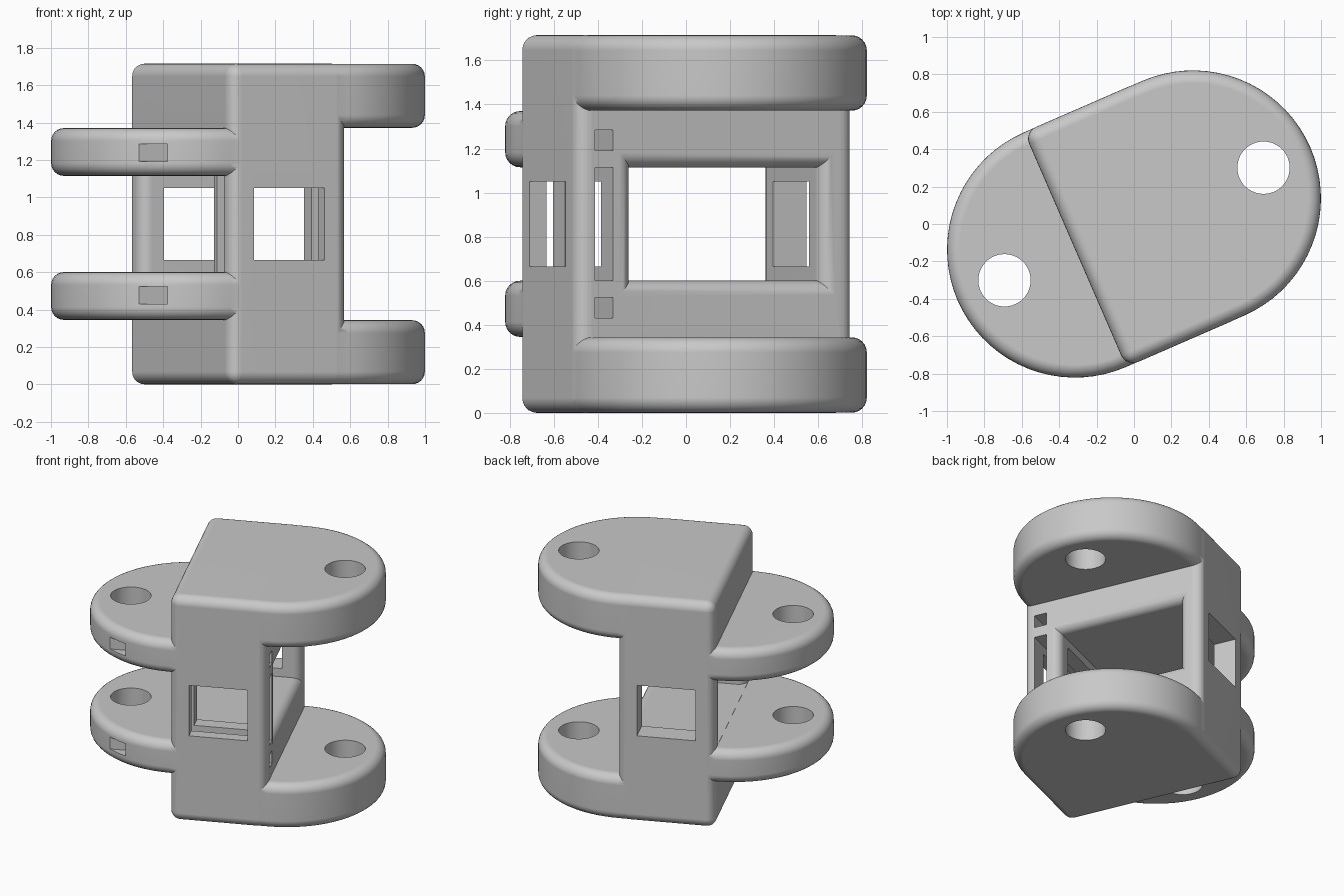
import bpy, bmesh, math
from mathutils import Matrix

if "Cube" in bpy.data.objects:
    bpy.data.objects.remove(bpy.data.objects["Cube"], do_unlink=True)

# Main sizes: u runs along the link, v across it
R = 0.685          # half width and end radius
C = 0.343          # half length of the column, centre of the round ends
H = 1.715          # height
MID = H / 2
FILLET = 0.068
STEPS = 6
TURN = math.radians(23.5)

grey = bpy.data.materials.new("light_grey")
grey.use_nodes = True
grey.diffuse_color = (0.58, 0.58, 0.58, 1)
grey.node_tree.nodes["Principled BSDF"].inputs["Base Color"].default_value = grey.diffuse_color


def make(name, bm):
    bmesh.ops.recalc_face_normals(bm, faces=bm.faces)
    mesh = bpy.data.meshes.new(name)
    bm.to_mesh(mesh)
    bm.free()
    mesh.materials.append(grey)
    obj = bpy.data.objects.new(name, mesh)
    bpy.context.collection.objects.link(obj)
    return obj


def block(name, u, v, z, fillet=0):
    bm = bmesh.new()
    bmesh.ops.create_cube(bm, size=1)
    for p in bm.verts:
        for axis, (low, high) in enumerate((u, v, z)):
            p.co[axis] = high if p.co[axis] > 0 else low
    if fillet:
        bmesh.ops.bevel(bm, geom=bm.edges[:], offset=fillet, segments=STEPS,
                        profile=0.5, affect='EDGES')
    return make(name, bm)


def lug(name, side, z0, z1):
    """Plate with one round end and softened rims, rooted inside the column."""
    r = R - 0.001
    n = 36
    outline = [(0.05, -r)]
    for i in range(n + 1):
        a = math.pi * (i / n - 0.5)
        outline.append((C + 0.001 + r * math.cos(a), r * math.sin(a)))
    outline.append((0.05, r))
    bm = bmesh.new()
    base = bm.faces.new([bm.verts.new((side * u, v, z0)) for u, v in outline])
    top = bmesh.ops.extrude_face_region(bm, geom=[base])["geom"]
    for p in top:
        if isinstance(p, bmesh.types.BMVert):
            p.co.z = z1
    bmesh.ops.recalc_face_normals(bm, faces=bm.faces)
    rims = [e for e in bm.edges if abs(e.verts[0].co.z - e.verts[1].co.z) < 0.001]
    bmesh.ops.bevel(bm, geom=rims, offset=FILLET, segments=STEPS,
                    profile=0.5, affect='EDGES', clamp_overlap=False)
    return make(name, bm)


def channel_cutter(v0, v1, z0, z1):
    """Rectangular passage flared by rounded mouths at both ends."""
    mouth = []
    for i in range(STEPS + 1):
        t = math.pi / 2 * i / STEPS
        mouth.append((C - FILLET + FILLET * math.sin(t), FILLET * (1 - math.cos(t))))
    mouth.append((C + 0.03, FILLET))
    # The mouth between the tongues flares sideways only
    stations = [(-u, o, 0) for u, o in reversed(mouth)] + [(u, o, o) for u, o in mouth]
    bm = bmesh.new()
    rings = []
    for u, a, b in stations:
        corners = ((v0 - a, z0 - b), (v1 + a, z0 - b), (v1 + a, z1 + b), (v0 - a, z1 + b))
        rings.append([bm.verts.new((u, v, z)) for v, z in corners])
    for p, q in zip(rings, rings[1:]):
        for i in range(4):
            j = (i + 1) % 4
            bm.faces.new((p[i], p[j], q[j], q[i]))
    bm.faces.new(rings[0])
    bm.faces.new(rings[-1])
    return make("channel_cutter", bm)


def pin_cutter(u):
    bm = bmesh.new()
    bmesh.ops.create_cone(bm, cap_ends=True, segments=48, radius1=0.14, radius2=0.14,
                          depth=H + 1, matrix=Matrix.Translation((u, 0, MID)))
    return make("pin_cutter", bm)


def combine(body, tool, operation):
    tool.hide_render = True
    mod = body.modifiers.new(operation.lower(), 'BOOLEAN')
    mod.operation = operation
    mod.solver = 'EXACT'
    mod.object = tool
    bpy.context.view_layer.objects.active = body
    bpy.ops.object.modifier_apply(modifier=mod.name)
    bpy.data.objects.remove(tool, do_unlink=True)


# Central column
link = block("hinge_link", (-C, C), (-R, R), (0, H), FILLET)

# Outer fork arms on one side, inner tongues on the other
for name, side, low, high in (("fork_arm", 1, 0.001, 0.343), ("tongue", -1, 0.345, 0.6)):
    combine(link, lug("lower_" + name, side, low, high), 'UNION')
    combine(link, lug("upper_" + name, side, H - high, H - low), 'UNION')

# Passage, side windows, wiring slot, tension holes and pin holes
low, high = 0.602, H - 0.602
slot = (-0.6, -0.51)
cutters = [
    channel_cutter(-0.41, 0.52, low, high),
    block("window_cutter", (-0.206, 0.206), (-1, 1), (0.665, H - 0.665)),
    block("slot_cutter", (-0.5, 0.5), slot, (low, high)),
    block("lower_hole_cutter", (-1.3, 1.3), slot, (0.43, 0.523)),
    block("upper_hole_cutter", (-1.3, 1.3), slot, (H - 0.523, H - 0.43)),
    pin_cutter(0.755),
    pin_cutter(-0.755),
]
for cutter in cutters:
    combine(link, cutter, 'DIFFERENCE')

# Turn the link and shade it
link.data.transform(Matrix.Rotation(TURN, 4, 'Z'))
bpy.ops.object.select_all(action='DESELECT')
link.select_set(True)
bpy.context.view_layer.objects.active = link
bpy.ops.object.shade_smooth_by_angle(angle=math.radians(30))
weighted = link.modifiers.new("weighted_normals", 'WEIGHTED_NORMAL')
weighted.keep_sharp = True
